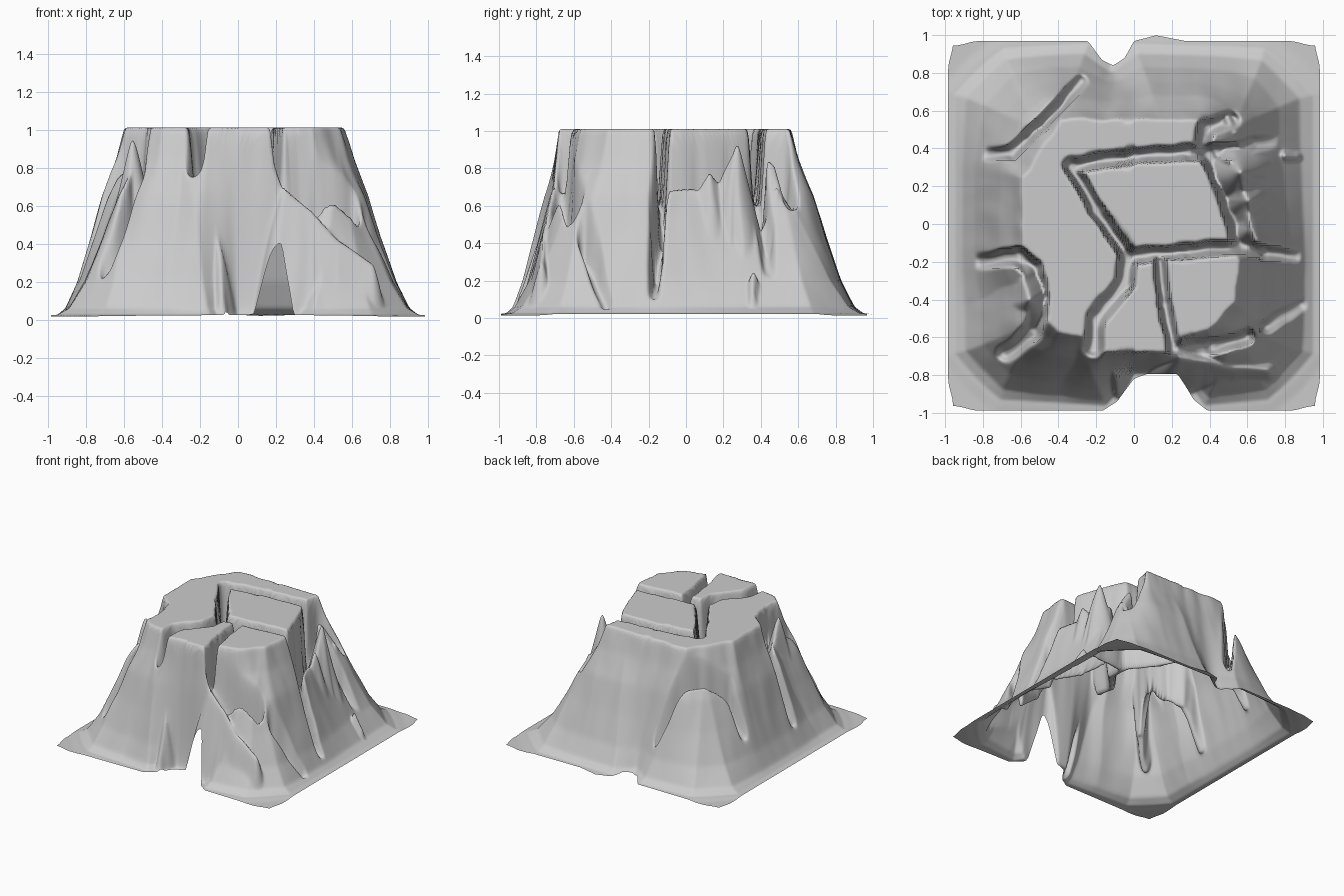
import bpy, bmesh, math
from mathutils import Vector, noise

if "Cube" in bpy.data.objects:
    bpy.data.objects.remove(bpy.data.objects["Cube"])

N = 210  # grid cells per side

# Plateau rim and foot of the slope (plan outlines)
TOP = [(-.59, .25), (-.6, -.13), (-.49, -.25), (-.47, -.5), (-.4, -.58), (-.26, -.6),
       (-.17, -.68), (.2, -.68), (.25, -.6), (.4, -.57), (.53, -.42), (.56, -.2),
       (.52, -.1), (.36, .33), (.34, .55), (-.38, .56)]
FOOT = [(-.95, .7), (-.7, .93), (-.25, .95), (-.12, .84), (0, .95), (.7, .93), (.95, .7),
        (.95, -.7), (.72, -.93), (.38, -.96), (.25, -.79), (0, -.79), (-.15, -.96),
        (-.72, -.93), (-.95, -.7)]
# Slope section: fraction from rim to foot -> height
PROFILE = [(0, 1.01), (.03, .97), (.13, .84), (.33, .65), (.5, .43), (.7, .2), (.88, .06), (1, .025)]
# Front and back edges of the sheet
FRONT = [(-1, -.99), (-.17, -.99), (-.09, -.94), (0, -.82), (.07, -.795), (.23, -.795), (.32, -.93), (.4, -.99), (1, -.99)]
BACK = [(-1, .97), (-.25, .97), (-.17, .87), (-.11, .84), (-.05, .88), (0, .97), (.12, 1), (.28, .97), (1, .97)]

# Cracks and gorges: (half width, path of x, y, floor height)
CRACKS = [
    (.045, [(.38, .37, .5), (.3, .375, .6), (0, .36, .6), (-.33, .31, .6), (-.2, .08, .6), (-.03, -.17, .6)]),
    (.045, [(-.03, -.17, .6), (.3, -.145, .6), (.55, -.12, .45), (.7, -.15, .18), (.86, -.17, .1)]),
    (.06, [(-.03, -.17, .6), (-.05, -.32, .62), (-.2, -.5, .65), (-.215, -.66, .68)]),
    (.04, [(.14, -.2, .6), (.16, -.42, .6), (.21, -.66, .65)]),
    (.05, [(.22, -.66, .68), (.42, -.65, .4), (.6, -.6, .25)]),
    (.07, [(.4, .37, .4), (.47, .25, .4), (.53, .08, .4), (.58, -.1, .35)]),
    (.05, [(.38, .39, .45), (.5, .38, .4), (.62, .42, .33), (.78, .45, .2)]),
    (.05, [(.36, .41, .5), (.39, .52, .55), (.52, .55, .5)]),
    (.055, [(-.82, -.2, .2), (-.62, -.17, .5), (-.53, -.24, .55), (-.495, -.4, .55), (-.54, -.57, .4), (-.68, -.69, .2)]),
    (.045, [(-.78, .37, .3), (-.65, .38, .43), (-.5, .52, .43), (-.28, .76, .25)]),
    (.05, [(.7, -.54, .28), (.88, -.43, .04)]),
]
# Spires and buttresses: (side slope, path of x, y, crest height)
RIDGES = [
    (4, [(.65, -.1, .4), (.63, -.03, .66), (.62, .02, .61), (.6, .13, .78), (.58, .18, .72), (.56, .27, .93), (.58, .35, .5)]),
    (4, [(.56, .42, .5), (.53, .48, .7), (.5, .56, .58), (.5, .66, .5)]),
    (4, [(.8, .36, .25), (.86, .36, .15)]),
    (4, [(-.58, -.29, .8), (-.555, -.4, .95), (-.6, -.5, .62)]),
    (2.5, [(-.72, .42, .4), (-.58, .53, .6), (-.5, .6, .58), (-.36, .72, .35)]),
    (5, [(-.27, -.67, .7), (-.14, -.73, .58), (-.1, -.79, .4), (-.09, -.88, .14)]),
    (4, [(.24, -.71, .7), (.38, -.73, .58), (.53, -.76, .42), (.7, -.77, .3)]),
]


def lerp_table(table, x):
    for (x0, y0), (x1, y1) in zip(table, table[1:]):
        if x <= x1:
            return y0 + (y1 - y0) * (x - x0) / (x1 - x0)
    return table[-1][1]


def smooth(x):
    x = min(1, max(0, x))
    return x * x * (3 - 2 * x)


def seg(px, py, a, b):
    """Distance to a segment and the position along it."""
    dx, dy = b[0] - a[0], b[1] - a[1]
    t = ((px - a[0]) * dx + (py - a[1]) * dy) / (dx * dx + dy * dy)
    t = min(1, max(0, t))
    return math.hypot(px - a[0] - t * dx, py - a[1] - t * dy), t


def outline(px, py, poly):
    """Signed distance to an outline, negative inside."""
    best, inside = 9, False
    for a, b in zip(poly, poly[1:] + poly[:1]):
        best = min(best, seg(px, py, a, b)[0])
        if (a[1] > py) != (b[1] > py) and px < (b[0] - a[0]) * (py - a[1]) / (b[1] - a[1]) + a[0]:
            inside = not inside
    return -best if inside else best


def height(x, y):
    # Small wobble so edges look weathered
    wx = x + .012 * noise.noise(Vector((x * 9, y * 9, 1)))
    wy = y + .012 * noise.noise(Vector((x * 9, y * 9, 7)))
    dt, df = outline(wx, wy, TOP), outline(x, y, FOOT)
    if dt <= 0:
        z = 1.01
    elif df >= 0:
        z = .025 - .01 * smooth(df / .1)
    else:
        z = lerp_table(PROFILE, dt / (dt - df))
    for w, path in CRACKS:
        for a, b in zip(path, path[1:]):
            d, t = seg(wx, wy, a, b)
            floor = a[2] + (b[2] - a[2]) * t
            if d < w:
                z = min(z, floor + max(0, z - floor) * smooth((d - .25 * w) / (.75 * w))) if z > floor else z
    for slope, path in RIDGES:
        crest = 0
        for a, b in zip(path, path[1:]):
            d, t = seg(wx, wy, a, b)
            if d < .25:
                crest = max(crest, a[2] + (b[2] - a[2]) * t - slope * (math.hypot(d, .012) - .012))
        z = max(z, crest)
    return z


# Rock mesa: one open sheet of terrain
bm = bmesh.new()
rows = []
for j in range(N + 1):
    row = []
    for i in range(N + 1):
        x = -.985 + 1.97 * i / N
        v = j / N
        y = lerp_table(FRONT, x) * (1 - v) + lerp_table(BACK, x) * v
        # rounded corners
        ex, ey = smooth((abs(x) - .84) / .14), smooth((abs(y) - .84) / .14)
        row.append(bm.verts.new((x * (1 - .025 * ey), y * (1 - .025 * ex), height(x, y))))
    rows.append(row)
for r0, r1 in zip(rows, rows[1:]):
    for i in range(N):
        bm.faces.new((r0[i], r0[i + 1], r1[i + 1], r1[i]))
mesh = bpy.data.meshes.new("rock_mesa")
bm.to_mesh(mesh)
bm.free()
mesa = bpy.data.objects.new("rock_mesa", mesh)
bpy.context.collection.objects.link(mesa)
mesh.polygons.foreach_set("use_smooth", [True] * len(mesh.polygons))

# Soften cliff steps
soften = mesa.modifiers.new("weathering", 'SMOOTH')
soften.factor = .5
soften.iterations = 2
